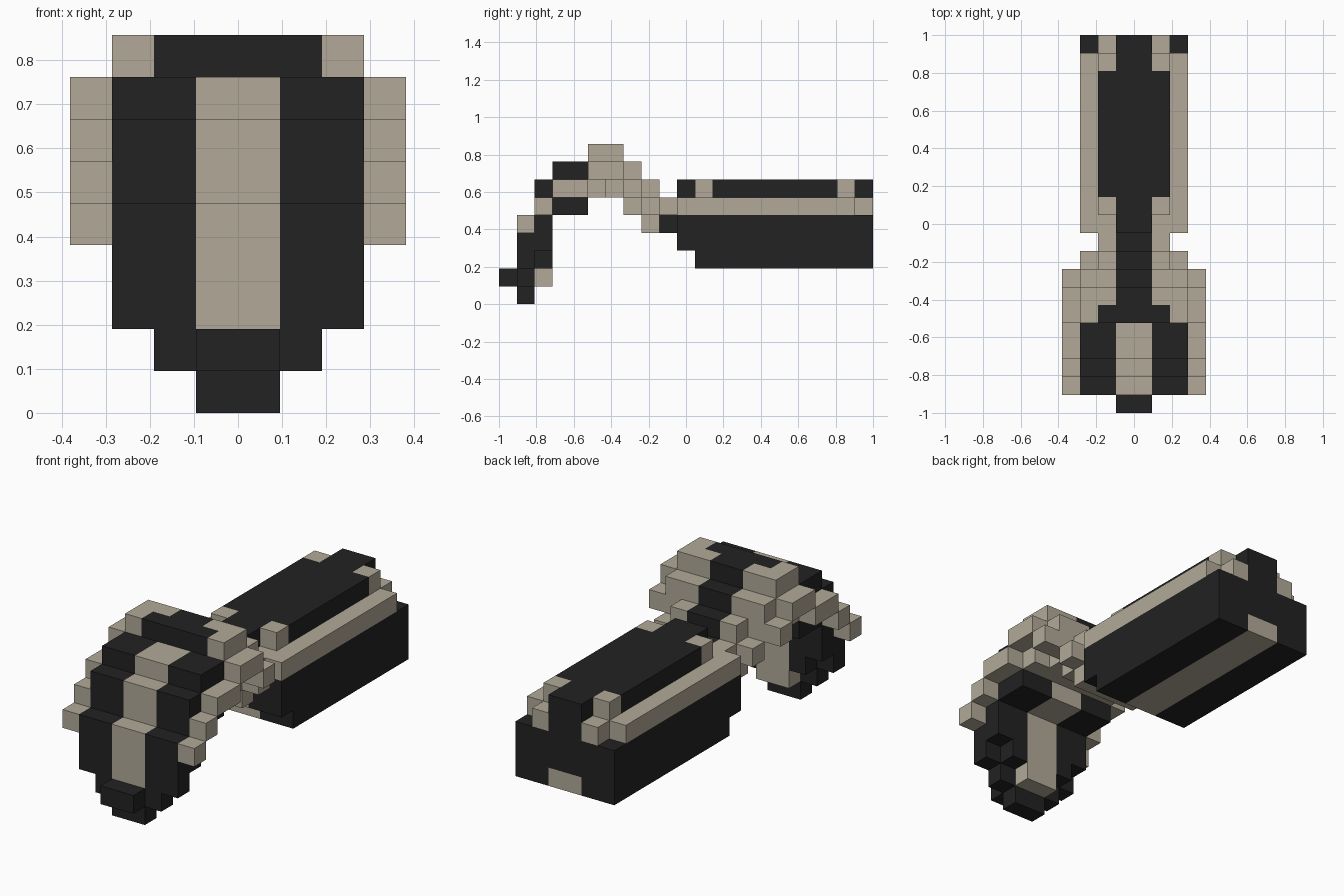
import bpy, bmesh
from mathutils import Vector

cube = bpy.data.objects.get("Cube")
if cube:
    bpy.data.objects.remove(cube, do_unlink=True)

U = 2 / 21  # size of one block


def make_material(name, rgb):
    m = bpy.data.materials.new(name)
    m.use_nodes = True
    m.diffuse_color = (*rgb, 1)
    m.node_tree.nodes["Principled BSDF"].inputs["Base Color"].default_value = (*rgb, 1)
    return m


BLACK, BEIGE = 0, 1
materials = [make_material("charcoal black", (0.016, 0.016, 0.016)),
             make_material("warm beige", (0.445, 0.402, 0.314))]

# Blocks: (x, y, z) index -> (part, colour). Columns a-d run outward from the middle.
blocks = {}


def fill(part, colour, columns, y0, y1, z0, z1):
    """Fill an inclusive block range on both sides of the middle plane."""
    for c in columns:
        i = "abcd".index(c)
        for y in range(y0, y1 + 1):
            for z in range(z0, z1 + 1):
                for x in (i, -1 - i):
                    blocks[x, y, z] = (part, colour)


# Curved front shield: stepped dark plates with a light centre stripe
P = "front_shield"
fill(P, BLACK, "a", 1, 1, 0, 0)
fill(P, BLACK, "ab", 1, 1, 1, 1)
fill(P, BLACK, "abc", 1, 1, 2, 4)
fill(P, BLACK, "b", 2, 2, 2, 2)
fill(P, BLACK, "bc", 2, 2, 3, 6)
fill(P, BLACK, "bc", 3, 4, 5, 7)
fill(P, BEIGE, "a", 1, 1, 2, 4)
fill(P, BEIGE, "a", 2, 2, 1, 6)
fill(P, BEIGE, "a", 3, 4, 5, 7)
fill(P, BLACK, "a", 0, 0, 1, 1)

# Light stepped rim along the shield's sides
P = "shield_rim"
for y0, y1, z in ((1, 1, 4), (2, 2, 5), (3, 4, 6), (5, 6, 7), (7, 7, 6)):
    fill(P, BEIGE, "d", y0, y1, z, z)

# Crown at the top, stepping down behind
P = "crown"
fill(P, BEIGE, "abc", 5, 6, 7, 8)
fill(P, BEIGE, "abc", 5, 5, 6, 6)
fill(P, BEIGE, "ab", 6, 6, 6, 6)
fill(P, BEIGE, "abc", 7, 7, 6, 7)
fill(P, BEIGE, "ab", 7, 7, 5, 5)
fill(P, BLACK, "ab", 5, 5, 8, 8)
fill(P, BLACK, "a", 6, 6, 8, 8)
fill(P, BLACK, "a", 7, 7, 7, 7)

# Narrow neck joining crown and body
P = "neck"
fill(P, BEIGE, "ab", 8, 8, 4, 6)
fill(P, BEIGE, "c", 8, 8, 5, 5)
fill(P, BEIGE, "b", 9, 9, 5, 5)
fill(P, BLACK, "a", 8, 8, 5, 6)
fill(P, BLACK, "a", 9, 9, 4, 5)

# Long rear body with a light belly stripe
P = "rear_body"
fill(P, BLACK, "abc", 10, 10, 3, 4)
fill(P, BLACK, "abc", 11, 20, 2, 4)
fill(P, BEIGE, "a", 10, 10, 3, 3)
fill(P, BEIGE, "a", 11, 20, 2, 2)

# Light side rails and the raised dark top with light corner blocks
P = "side_rails"
fill(P, BEIGE, "c", 10, 19, 5, 5)
fill(P, BEIGE, "b", 10, 20, 5, 5)
P = "top_ridge"
fill(P, BLACK, "a", 10, 20, 5, 6)
fill(P, BLACK, "b", 12, 18, 6, 6)
for y in (11, 19):
    fill(P, BEIGE, "b", y, y, 6, 6)


def face_corners(cell, axis, side):
    """Four corners of one block face, wound outward."""
    u, v = (axis + 1) % 3, (axis + 2) % 3
    corners = []
    for du, dv in ((0, 0), (1, 0), (1, 1), (0, 1)):
        p = list(cell)
        p[axis] += side
        p[u] += du
        p[v] += dv
        corners.append(Vector((p[0] * U, p[1] * U - 1, p[2] * U)))
    return corners if side else corners[::-1]


# Build each part from its exposed faces and merge the flat areas
for part in dict.fromkeys(p for p, _ in blocks.values()):
    bm = bmesh.new()
    for cell, (owner, colour) in blocks.items():
        if owner != part:
            continue
        for axis in range(3):
            for side in (0, 1):
                near = list(cell)
                near[axis] += 1 if side else -1
                if tuple(near) in blocks:
                    continue
                face = bm.faces.new([bm.verts.new(p) for p in face_corners(cell, axis, side)])
                face.material_index = colour
    bmesh.ops.remove_doubles(bm, verts=bm.verts, dist=1e-4)
    bmesh.ops.dissolve_limit(bm, angle_limit=0.01, verts=bm.verts, edges=bm.edges,
                             delimit={'MATERIAL'})
    mesh = bpy.data.meshes.new(part)
    bm.to_mesh(mesh)
    bm.free()
    for m in materials:
        mesh.materials.append(m)
    bpy.context.collection.objects.link(bpy.data.objects.new(part, mesh))
